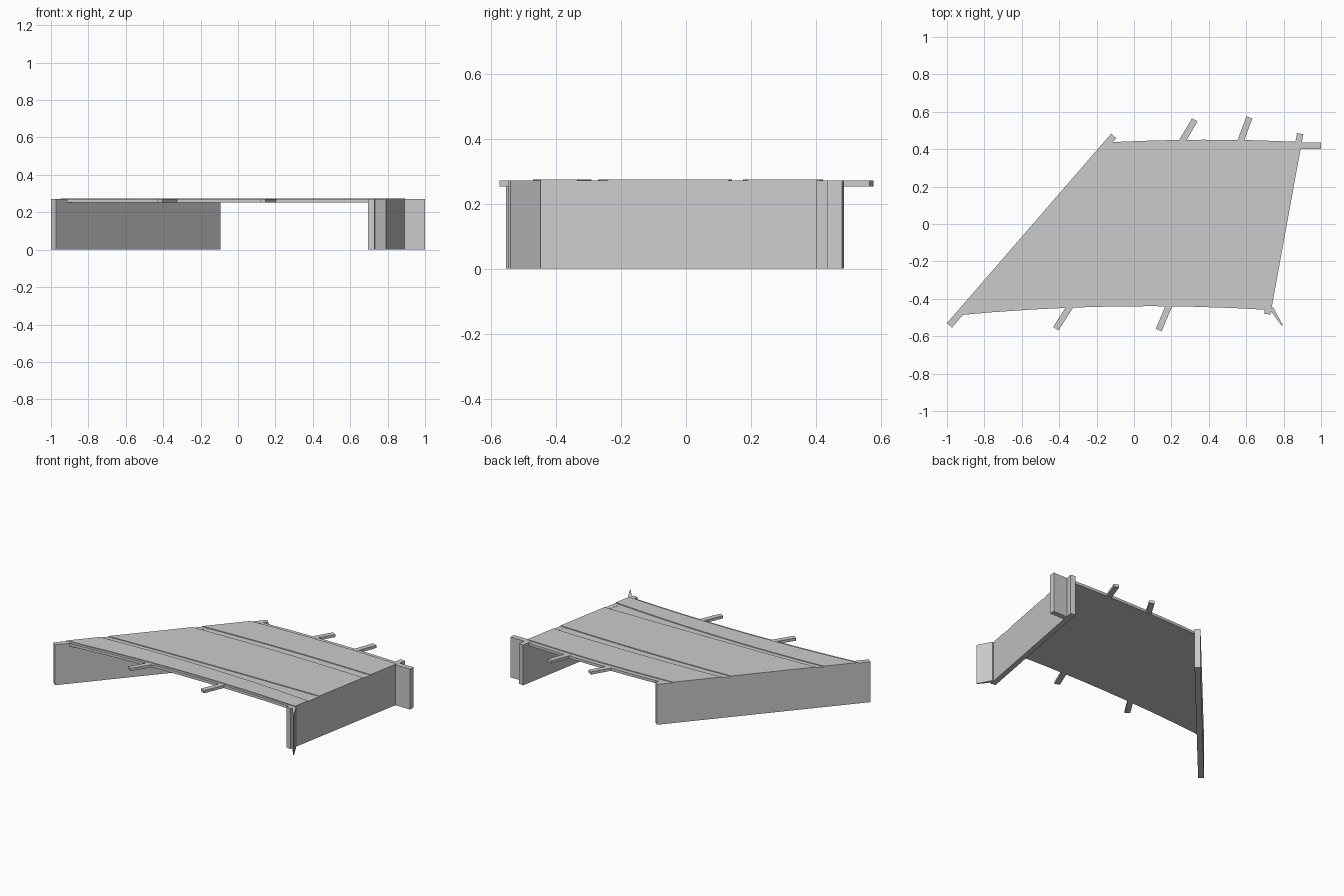
import bpy, bmesh
from mathutils import Vector

if "Cube" in bpy.data.objects:
    bpy.data.objects.remove(bpy.data.objects["Cube"])


def make_object(name, bm):
    bmesh.ops.recalc_face_normals(bm, faces=bm.faces)
    mesh = bpy.data.meshes.new(name)
    bm.to_mesh(mesh)
    bm.free()
    bpy.context.collection.objects.link(bpy.data.objects.new(name, mesh))


def prism(name, outline, z0, z1):
    bm = bmesh.new()
    face = bm.faces.new([bm.verts.new((x, y, z0)) for x, y in outline])
    top = bmesh.ops.extrude_face_region(bm, geom=[face])["geom"]
    verts = [g for g in top if isinstance(g, bmesh.types.BMVert)]
    bmesh.ops.translate(bm, verts=verts, vec=(0, 0, z1 - z0))
    make_object(name, bm)


def wall(name, a, b, offset, z0, z1):
    """Upright wall from a to b, thickened sideways by offset (right positive)."""
    a, b = Vector(a), Vector(b)
    d = (b - a).normalized()
    n = Vector((d.y, -d.x)) * offset
    prism(name, [a, b, b + n, a + n], z0, z1)


# Outer faces of the two abutments, used to trim the deck
LEFT = ((-1.0, -0.53), (-0.122, 0.483))
RIGHT = ((0.729, -0.485), (0.905, 0.48))


def x_on(line, y):
    (x0, y0), (x1, y1) = line
    return x0 + (x1 - x0) * (y - y0) / (y1 - y0)


# Deck: cross-section rows (left y, right y, arch, z) lofted between abutments
BOTTOM, LOW, TOP = 0.252, 0.27, 0.275
rows = [
    (-0.49, -0.46, 0.034, BOTTOM), (-0.49, -0.46, 0.034, LOW),
    (-0.47, -0.445, 0.034, LOW), (-0.47, -0.445, 0.034, TOP),
    (-0.31, -0.335, 0.03, TOP), (-0.31, -0.335, 0.03, LOW),
    (-0.27, -0.24, 0.005, LOW), (-0.27, -0.24, 0.005, TOP),
    (0.13, 0.13, 0.012, TOP), (0.13, 0.13, 0.012, LOW),
    (0.175, 0.19, 0.012, LOW), (0.175, 0.19, 0.012, TOP),
    (0.405, 0.41, 0.014, TOP), (0.405, 0.41, 0.014, LOW),
    (0.435, 0.438, 0.014, LOW), (0.435, 0.438, 0.014, BOTTOM),
]
STATIONS = 9
bm = bmesh.new()
sections = []
for i in range(STATIONS):
    u = i / (STATIONS - 1)
    ring = []
    for yl, yr, arch, z in rows:
        y = yl + (yr - yl) * u + arch * 4 * u * (1 - u)
        x = x_on(LEFT, yl) * (1 - u) + x_on(RIGHT, yr) * u
        ring.append(bm.verts.new((x, y, z)))
    sections.append(ring)
n = len(rows)
for a, b in zip(sections, sections[1:]):
    for k in range(n):
        bm.faces.new((a[k], a[(k + 1) % n], b[(k + 1) % n], b[k]))
bm.faces.new(sections[0])
bm.faces.new(sections[-1])
make_object("deck", bm)

# Abutments and wing walls
wall("left_abutment", *LEFT, 0.036, 0, 0.271)
wall("right_abutment", *RIGHT, -0.034, 0, 0.271)
wall("back_wing_wall", (0.88, 0.435), (1.0, 0.435), 0.035, 0, 0.271)
prism("front_wing_wall", [(0.72, -0.45), (0.745, -0.447), (0.795, -0.54), (0.79, -0.545)], 0, 0.271)

# Beam ends projecting past the deck
beams = [((0.25, 0.43), (0.325, 0.557)), ((0.565, 0.43), (0.617, 0.57)),
         ((-0.335, -0.43), (-0.418, -0.56)), ((0.19, -0.43), (0.132, -0.567))]
for i, (a, b) in enumerate(beams):
    d = (Vector(b) - Vector(a)).normalized()
    start = Vector(a) - Vector((d.y, -d.x)) * 0.017
    end = Vector(b) - Vector((d.y, -d.x)) * 0.017
    wall(f"beam_end_{i + 1}", start, end, 0.034, 0.253, 0.271)
